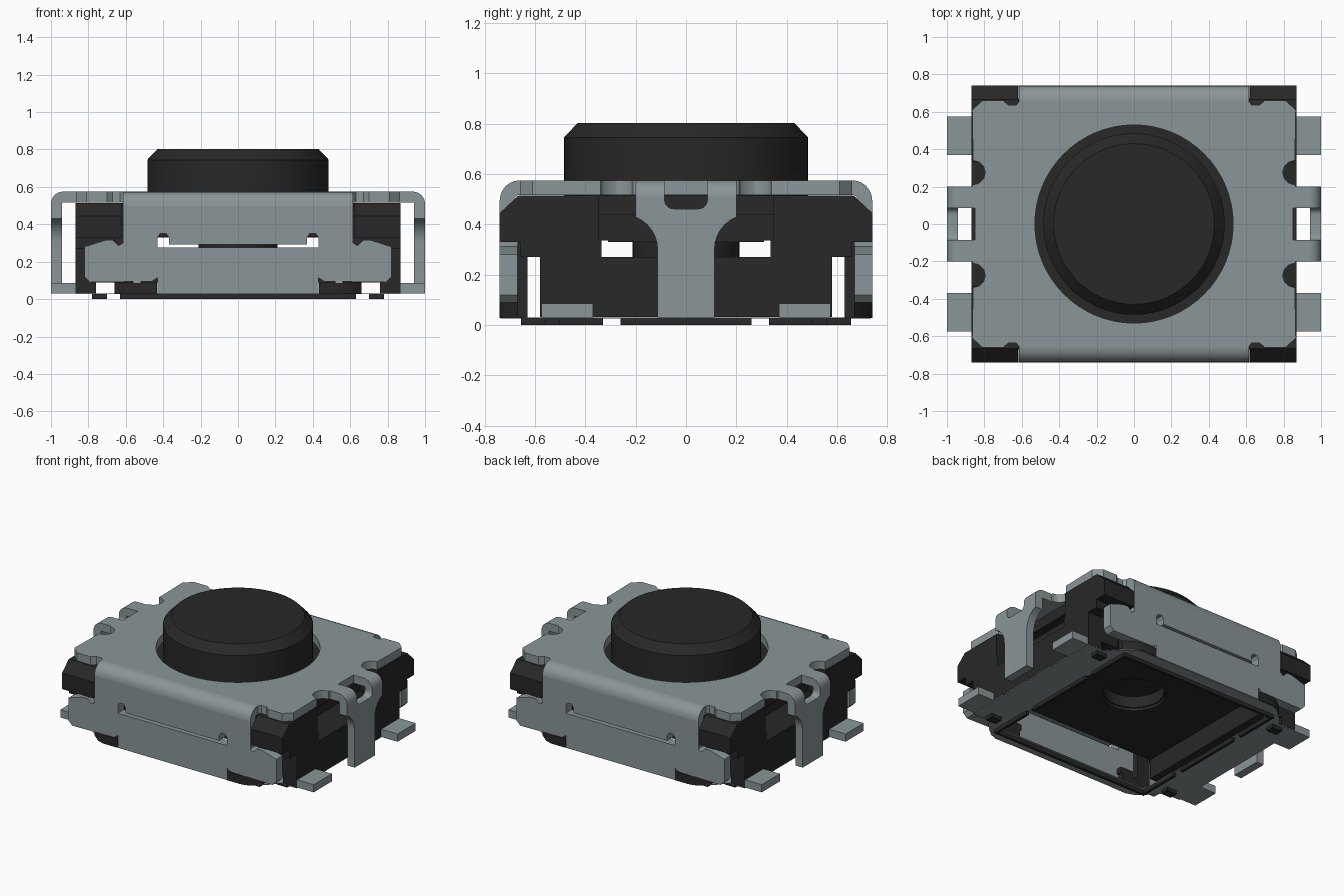
import bpy, bmesh, math
from mathutils import Vector

if "Cube" in bpy.data.objects:
    bpy.data.objects.remove(bpy.data.objects["Cube"], do_unlink=True)


def material(name, rgb):
    m = bpy.data.materials.new(name)
    m.use_nodes = True
    m.diffuse_color = (*rgb, 1)
    m.node_tree.nodes["Principled BSDF"].inputs["Base Color"].default_value = (*rgb, 1)
    return m


METAL = material("grey metal", (0.255, 0.305, 0.315))
BODY = material("black plastic", (0.021, 0.021, 0.021))
parts = []


def finish(name, mesh, mat):
    bm = bmesh.new()
    bm.from_mesh(mesh)
    bmesh.ops.remove_doubles(bm, verts=bm.verts, dist=1e-4)
    bmesh.ops.recalc_face_normals(bm, faces=bm.faces)
    bm.to_mesh(mesh)
    bm.free()
    mesh.materials.clear()
    mesh.materials.append(mat)
    for p in mesh.polygons:
        p.material_index = 0
    ob = bpy.data.objects.new(name, mesh)
    bpy.context.collection.objects.link(ob)
    parts.append(ob)


def prism(name, loops, axis, lo, hi, mat):
    """Extrude filled outlines (later loops are holes) along an axis."""
    cu = bpy.data.curves.new(name + "_outline", "CURVE")
    cu.dimensions = "2D"
    cu.fill_mode = "BOTH"
    cu.extrude = abs(hi - lo) / 2
    for loop in loops:
        sp = cu.splines.new("POLY")
        sp.points.add(len(loop) - 1)
        for p, (u, v) in zip(sp.points, loop):
            p.co = (u, v, 0, 1)
        sp.use_cyclic_u = True
    tmp = bpy.data.objects.new(name + "_outline", cu)
    bpy.context.collection.objects.link(tmp)
    dg = bpy.context.evaluated_depsgraph_get()
    mesh = bpy.data.meshes.new_from_object(tmp.evaluated_get(dg))
    bpy.data.objects.remove(tmp, do_unlink=True)
    mid = (lo + hi) / 2
    for v in mesh.vertices:
        a, b, c = v.co.x, v.co.y, v.co.z + mid
        v.co = {"x": Vector((c, a, b)), "y": Vector((a, c, b)), "z": Vector((a, b, c))}[axis]
    finish(name, mesh, mat)


def box(name, x, y, z, mat):
    prism(name, [[(x[0], y[0]), (x[1], y[0]), (x[1], y[1]), (x[0], y[1])]], "z", z[0], z[1], mat)


def lathe(name, profile, mat, n=64):
    bm = bmesh.new()
    rings = [[bm.verts.new((r * math.cos(math.tau * i / n), r * math.sin(math.tau * i / n), z))
              for i in range(n)] for r, z in profile]
    for a, b in zip(rings, rings[1:]):
        for i in range(n):
            bm.faces.new((a[i], a[(i + 1) % n], b[(i + 1) % n], b[i]))
    bm.faces.new(rings[0])
    bm.faces.new(rings[-1])
    mesh = bpy.data.meshes.new(name)
    bm.to_mesh(mesh)
    bm.free()
    finish(name, mesh, mat)


def span(s, a, b):
    return tuple(sorted((s * a, s * b)))


def arc(cx, cy, r, a0, a1, n=6):
    return [(cx + r * math.cos(math.radians(a0 + (a1 - a0) * i / n)),
             cy + r * math.sin(math.radians(a0 + (a1 - a0) * i / n))) for i in range(n + 1)]


def circle(r):
    return arc(0, 0, r, 0, 354.375, 63)


def mirrored(half):
    return half + [(-u, v) for u, v in reversed(half)]


def four_way(quarter):
    return mirrored([(x, -y) for x, y in reversed(quarter)] + quarter)


def bend(s, edge, r):
    """Quarter-round strip section joining the top sheet to a vertical leg."""
    pts = arc(edge - r, 0.575 - r, r, 90, 0) + arc(edge - r, 0.575 - r, r - 0.058, 0, 90)
    return [(s * u, v) for u, v in pts]


SIGNS = (1, -1)

# Button and its hollow stem
lathe("button", [(0.485, 0.40), (0.485, 0.745), (0.43, 0.803)], BODY)
lathe("button_stem", [(0.195, 0.36), (0.195, 0.25), (0.212, 0.25), (0.212, 0.45)], BODY)

# Top sheet of the metal cover
quarter = [(0.85, 0.085), (0.935, 0.085), (0.935, 0.2), (0.865, 0.2)]
quarter += arc(0.86, 0.275, 0.065, 270, 90)
quarter += [(0.865, 0.61), (0.81, 0.66), (0.70, 0.66), (0.67, 0.635), (0.63, 0.635),
            (0.615, 0.655), (0.615, 0.66)]
prism("cover_top", [four_way(quarter), circle(0.53)], "z", 0.517, 0.575, METAL)

# Cover skirts with wings and a slot, front and back
skirt = [(0.43, 0.03), (0.43, 0.115), (0.46, 0.095), (0.79, 0.09), (0.82, 0.12), (0.82, 0.28),
         (0.71, 0.315), (0.67, 0.315), (0.64, 0.285), (0.615, 0.30), (0.615, 0.495)]
slot = [(0.43, 0.275), (0.43, 0.33), (0.415, 0.352), (0.385, 0.352), (0.37, 0.33), (0.37, 0.293)]
for s in SIGNS:
    side = "back" if s > 0 else "front"
    prism(side + "_skirt", [mirrored(skirt), mirrored(slot)], "y", *span(s, 0.67, 0.74), METAL)
    prism(side + "_skirt_bend", [bend(s, 0.74, 0.08)], "x", -0.615, 0.615, METAL)

# Side legs of the cover, forked at the top
leg = [(0.113, 0.03), (0.113, 0.30)] + arc(0.253, 0.30, 0.14, 180, 112)
leg += [(0.2, 0.51), (0.085, 0.51)] + arc(0.05, 0.497, 0.035, 0, -90)
for s in SIGNS:
    side = "left" if s > 0 else "right"
    prism(side + "_leg", [mirrored(leg)], "x", *span(s, 0.942, 1.0), METAL)
    for t in SIGNS:
        prism(side + "_leg_bend", [bend(s, 1.0, 0.065)], "y", *span(t, 0.085, 0.2), METAL)

# Upper body slabs
box("upper_body", (-0.78, 0.78), (-0.66, 0.66), (0.44, 0.515), BODY)
box("upper_body_core", (-0.72, 0.72), (-0.31, 0.31), (0.33, 0.45), BODY)
for s in SIGNS:
    box("upper_body_rim", (-0.72, 0.72), span(s, 0.31, 0.66), (0.335, 0.45), BODY)

# Base floor with the stem opening
floor = [(0.63, -0.58), (0.63, 0.58)]
prism("base_floor", [mirrored(floor), circle(0.205)], "z", 0.23, 0.27, BODY)

# Four-way symmetric body parts
corner = [(0.345, 0.33), (0.74, 0.33), (0.74, 0.445), (0.665, 0.515), (0.345, 0.515)]
lug = [(0.432, 0.63), (0.66, 0.63), (0.66, 0.67), (0.60, 0.72), (0.55, 0.74), (0.432, 0.74)]
for sx in SIGNS:
    box("base_wall", span(sx, 0.62, 0.87), (-0.58, 0.58), (0.09, 0.27), BODY)
    box("base_wall_foot", span(sx, 0.76, 0.87), (-0.58, 0.58), (0.032, 0.09), BODY)
    box("side_foot", span(sx, 0.61, 0.63), (-0.26, 0.26), (0, 0.03), BODY)
    for sy in SIGNS:
        prism("corner_block", [[(sy * y, z) for y, z in corner]], "x", *span(sx, 0.62, 0.87), BODY)
        box("corner_link", span(sx, 0.44, 0.87), span(sy, 0.335, 0.58), (0.27, 0.335), BODY)
        box("corner_bridge", span(sx, 0.62, 0.87), span(sy, 0.58, 0.66), (0.27, 0.335), BODY)
        box("corner_pillar", span(sx, 0.56, 0.66), span(sy, 0.63, 0.67), (0.032, 0.335), BODY)
        prism("skirt_lug", [[(sx * x, sy * y) for x, y in lug]], "z", 0.028, 0.09, BODY)
        box("lug_filler", span(sx, 0.42, 0.52), span(sy, 0.63, 0.67), (0.09, 0.13), BODY)
        box("edge_foot", span(sx, 0.61, 0.63), span(sy, 0.33, 0.64), (0, 0.03), BODY)
        box("corner_foot", span(sx, 0.70, 0.78), span(sy, 0.50, 0.56), (0, 0.03), BODY)
        box("terminal", span(sx, 0.76, 1.0), span(sy, 0.37, 0.575), (0.03, 0.085), METAL)
for sy in SIGNS:
    box("rim_foot", (-0.63, 0.63), span(sy, 0.635, 0.655), (0, 0.03), BODY)

# Thin metal frame on the underside
frame = [(0.87, 0.58), (0.74, 0.58), (0.69, 0.64), (0.66, 0.67), (0.60, 0.72), (0.55, 0.735),
         (0.43, 0.735)]
opening = [(0.61, 0.57), (0.58, 0.62)]
prism("bottom_frame", [four_way(frame), four_way(opening)], "z", 0.026, 0.031, METAL)

# Smooth the round parts while keeping edges sharp
bpy.ops.object.select_all(action="DESELECT")
for ob in parts:
    ob.select_set(True)
bpy.context.view_layer.objects.active = parts[0]
bpy.ops.object.shade_smooth_by_angle(angle=math.radians(30))
